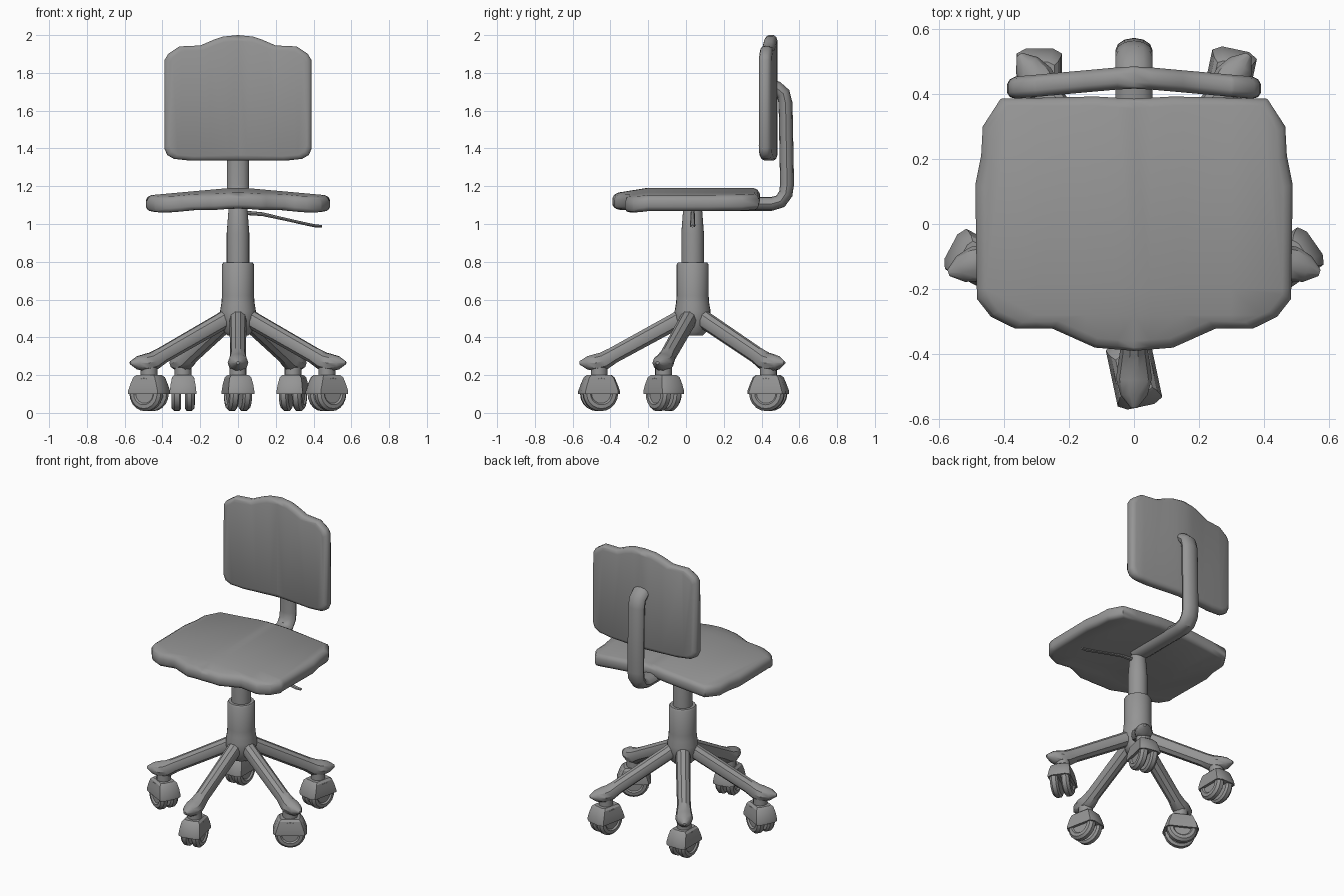
import bpy, bmesh
from math import sin, cos, pi, radians
from mathutils import Vector, Matrix

if "Cube" in bpy.data.objects:
    bpy.data.objects.remove(bpy.data.objects["Cube"])

grey = bpy.data.materials.new("grey")
grey.use_nodes = True
grey.diffuse_color = (0.3, 0.3, 0.3, 1)
grey.node_tree.nodes["Principled BSDF"].inputs["Base Color"].default_value = (0.3, 0.3, 0.3, 1)

AXIS = Vector((0, 0.035, 0))  # centre of the column


def finish(name, bm, matrix=Matrix(), sharp=35):
    bm.transform(matrix)
    bmesh.ops.recalc_face_normals(bm, faces=bm.faces)
    mesh = bpy.data.meshes.new(name)
    bm.to_mesh(mesh)
    bm.free()
    mesh.materials.append(grey)
    obj = bpy.data.objects.new(name, mesh)
    bpy.context.collection.objects.link(obj)
    bpy.ops.object.select_all(action="DESELECT")
    obj.select_set(True)
    bpy.context.view_layer.objects.active = obj
    bpy.ops.object.shade_smooth_by_angle(angle=radians(sharp))
    return obj


def loft(rings):
    """Skin a list of equal closed rings and cap both ends."""
    bm = bmesh.new()
    rows = [[bm.verts.new(p) for p in ring] for ring in rings]
    n = len(rows[0])
    for a, b in zip(rows, rows[1:]):
        for i in range(n):
            j = (i + 1) % n
            bm.faces.new((a[i], a[j], b[j], b[i]))
    bm.faces.new(rows[0])
    bm.faces.new(rows[-1])
    return bm


def lathe(name, profile, matrix=Matrix(), sides=24):
    """Turn (radius, height) points around z."""
    turns = [2 * pi * i / sides for i in range(sides)]
    rings = [[(r * cos(t), r * sin(t), z) for t in turns] for r, z in profile]
    return finish(name, loft(rings), matrix)


def sweep(name, path, angle, sides=12):
    """Elliptical tube through (distance, height, half width, half depth)."""
    rings = []
    for i, (d, z, w, h) in enumerate(path):
        a, b = path[max(i - 1, 0)], path[min(i + 1, len(path) - 1)]
        t = Vector((b[0] - a[0], 0, b[1] - a[1])).normalized()
        normal = Vector((-t.z, 0, t.x))
        rings.append([Vector((d, 0, z)) + normal * h * sin(2 * pi * k / sides)
                      + Vector((0, w * cos(2 * pi * k / sides), 0)) for k in range(sides)])
    return finish(name, loft(rings),
                  Matrix.Translation(AXIS) @ Matrix.Rotation(radians(angle), 4, "Z"))


def cushion(name, half, thick, centre, bend):
    """Rounded slab from half an outline, mirrored and then bent."""
    outline = half + [(-x, v) for x, v in reversed(half) if x > 0]
    edge = [(0.03, 0), (0.01, 0.1), (0, 0.3), (0, 0.7), (0.01, 0.9), (0.03, 1)]
    rings = []
    for inset, level in edge:
        ring = []
        for x, v in outline:
            p = Vector((x, v - centre))
            p -= p.normalized() * inset
            ring.append((p.x, p.y + centre, (level - 0.5) * thick))
        rings.append(ring)
    bm = loft(rings)
    for x in (-0.3, -0.15, -0.05, 0, 0.05, 0.15, 0.3):
        bmesh.ops.bisect_plane(bm, geom=bm.verts[:] + bm.edges[:] + bm.faces[:],
                               plane_co=(x, 0, 0), plane_no=(1, 0, 0))
    for y in (-0.28, -0.2):
        bmesh.ops.bisect_plane(bm, geom=bm.verts[:] + bm.edges[:] + bm.faces[:],
                               plane_co=(0, y, 0), plane_no=(0, 1, 0))
    for v in bm.verts:
        v.co = bend(v.co)
    return finish(name, bm, sharp=50)


# Seat: crowned along the middle, drooping at the front
def bend_seat(p):
    droop = 0.16 * max(0, -0.2 - p.y)
    return Vector((p.x, p.y, 1.152 - 0.09 * max(abs(p.x), 0.03) + p.z - droop))


cushion("seat", [(0, 0.385), (0.12, 0.392), (0.41, 0.385), (0.465, 0.3), (0.47, 0.21),
                 (0.488, 0.12), (0.483, -0.23), (0.44, -0.285), (0.365, -0.322),
                 (0.25, -0.322), (0.12, -0.38), (0, -0.39)], 0.085, 0, bend_seat)


# Backrest: same slab stood upright
def bend_back(p):
    return Vector((p.x, 0.452 - 0.09 * max(abs(p.x), 0.02) - p.z, p.y))


cushion("backrest", [(0, 2.0), (0.08, 1.992), (0.13, 1.975), (0.2, 1.945), (0.31, 1.94),
                     (0.37, 1.9), (0.388, 1.87), (0.39, 1.4), (0.375, 1.365), (0.34, 1.345),
                     (0.25, 1.335), (0, 1.335)], 0.068, 1.66, bend_back)

# Bracket that joins the seat to the backrest
sweep("back_bracket", [(d, z, 0.057, 0.037) for d, z in
                       [(0, 1.107), (0.42, 1.107), (0.465, 1.12), (0.493, 1.16), (0.5, 1.21),
                        (0.492, 1.64), (0.48, 1.69), (0.445, 1.72), (0.4, 1.735)]], 90)

# Height lever
sweep("height_lever", [(0, 1.062, 0.012, 0.012), (0.13, 1.052, 0.012, 0.01),
                       (0.25, 1.025, 0.012, 0.008), (0.37, 0.998, 0.014, 0.008),
                       (0.41, 0.99, 0.015, 0.008), (0.445, 0.988, 0.01, 0.006)], 0, 8)

# Column
centre_line = Matrix.Translation(AXIS)
lathe("column_sleeve", [(0.055, 0.41), (0.075, 0.43), (0.095, 0.5), (0.095, 0.54), (0.088, 0.58),
                        (0.085, 0.62), (0.085, 0.785), (0.078, 0.795)], centre_line)
lathe("gas_lift", [(0.06, 0.78), (0.06, 0.95), (0.05, 1.08), (0.04, 1.1)], centre_line)


# Casters: stem, hood and twin wheels
def caster(tag, place, turn):
    base = Matrix.Translation(place) @ Matrix.Rotation(radians(turn), 4, "Z")
    lathe(tag + "_caster_stem", [(0.045, 0.185), (0.045, 0.24)], base, 12)
    rings = []
    for a, b, z in [(0.104, 0.07, 0.1), (0.104, 0.07, 0.115), (0.092, 0.066, 0.15),
                    (0.076, 0.058, 0.188), (0.062, 0.046, 0.2)]:
        corner = [(a, b * 0.6), (a * 0.85, b), (-a * 0.85, b), (-a, b * 0.6)]
        rings.append([(x, y, z) for x, y in corner + [(x, -y) for x, y in reversed(corner)]])
    finish(tag + "_caster_hood", loft(rings), base, 30)
    for side, word in ((-1, "outer"), (1, "inner")):
        axle = base @ Matrix.Translation((0, 0, 0.103)) @ Matrix.Rotation(side * pi / 2, 4, "X")
        lathe(f"{tag}_caster_{word}_wheel",
              [(0.08, 0.01), (0.094, 0.02), (0.094, 0.045), (0.08, 0.06),
               (0.06, 0.062), (0.052, 0.053), (0.02, 0.053)], axle, 20)


# Five legs, each with a pointed foot above its caster
LEGS = [("front", -90, 102), ("front_left", -18, 35), ("back_left", 54, 78),
        ("back_right", 126, 90), ("front_right", 198, -28)]
for tag, angle, turn in LEGS:
    sweep(tag + "_leg", [(0, 0.535, 0.045, 0.05), (0.1, 0.48, 0.045, 0.047),
                         (0.42, 0.305, 0.042, 0.045), (0.47, 0.275, 0.05, 0.05),
                         (0.51, 0.265, 0.055, 0.05), (0.56, 0.265, 0.042, 0.036),
                         (0.6, 0.265, 0.01, 0.008)], angle, 10)
    a = radians(angle)
    caster(tag, AXIS + Vector((cos(a), sin(a), 0)) * 0.495, turn)
